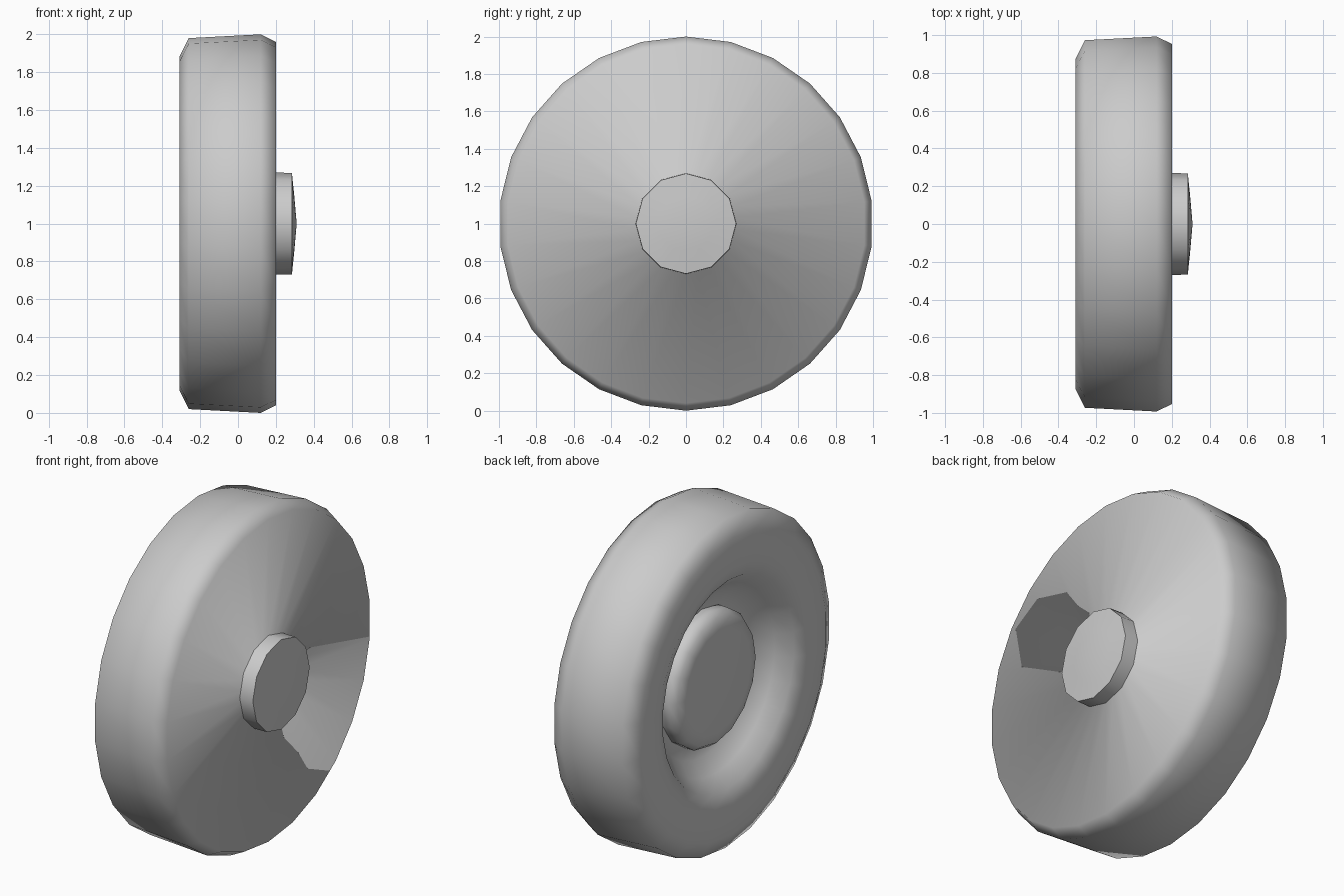
import bpy, bmesh, math

if "Cube" in bpy.data.objects:
    bpy.data.objects.remove(bpy.data.objects["Cube"], do_unlink=True)

grey = bpy.data.materials.new("light_grey")
grey.use_nodes = True
colour = (0.6, 0.6, 0.6, 1.0)
grey.diffuse_color = colour
grey.node_tree.nodes["Principled BSDF"].inputs["Base Color"].default_value = colour


def lathe(name, profile, sides, sharp=None):
    """Spin (x, radius) points about the wheel axle, which runs along x."""
    bm = bmesh.new()
    rings = []
    for x, r in profile:
        if r == 0:
            rings.append([bm.verts.new((x, 0, 1))] * sides)
            continue
        angles = [math.tau * i / sides for i in range(sides)]
        rings.append([bm.verts.new((x, r * math.sin(a), 1 + r * math.cos(a))) for a in angles])
    for a, b in zip(rings, rings[1:]):
        for i in range(sides):
            j = (i + 1) % sides
            corners = list(dict.fromkeys((a[i], a[j], b[j], b[i])))
            bm.faces.new(corners)
    bmesh.ops.recalc_face_normals(bm, faces=bm.faces)
    mesh = bpy.data.meshes.new(name)
    bm.to_mesh(mesh)
    bm.free()
    mesh.materials.append(grey)
    obj = bpy.data.objects.new(name, mesh)
    bpy.context.collection.objects.link(obj)
    bpy.ops.object.select_all(action="DESELECT")
    obj.select_set(True)
    bpy.context.view_layer.objects.active = obj
    if sharp:
        bpy.ops.object.shade_smooth_by_angle(angle=math.radians(sharp))
    else:
        bpy.ops.object.shade_smooth()
    return obj


# Tyre with its flat outer disc, rounded inner lip and the groove around the axle
lathe("tyre", [
    (0.23, 0.0), (0.23, 0.255), (0.2, 0.26), (0.2, 0.96), (0.12, 1.0),
    (-0.26, 0.98), (-0.31, 0.88), (-0.31, 0.7), (-0.28, 0.62),
    (-0.2, 0.55), (-0.12, 0.47), (-0.1, 0.38), (-0.1, 0.0)], 26)

# Shallow domed hub cap on the outer side
lathe("hub_cap", [
    (0.18, 0.0), (0.18, 0.27), (0.285, 0.268), (0.297, 0.15), (0.31, 0.0)], 12, 40)

# Rounded axle boss inside the hollow of the inner side
lathe("axle_boss", [
    (-0.08, 0.0), (-0.08, 0.4), (-0.16, 0.4), (-0.2, 0.37), (-0.215, 0.3), (-0.215, 0.0)], 16)
